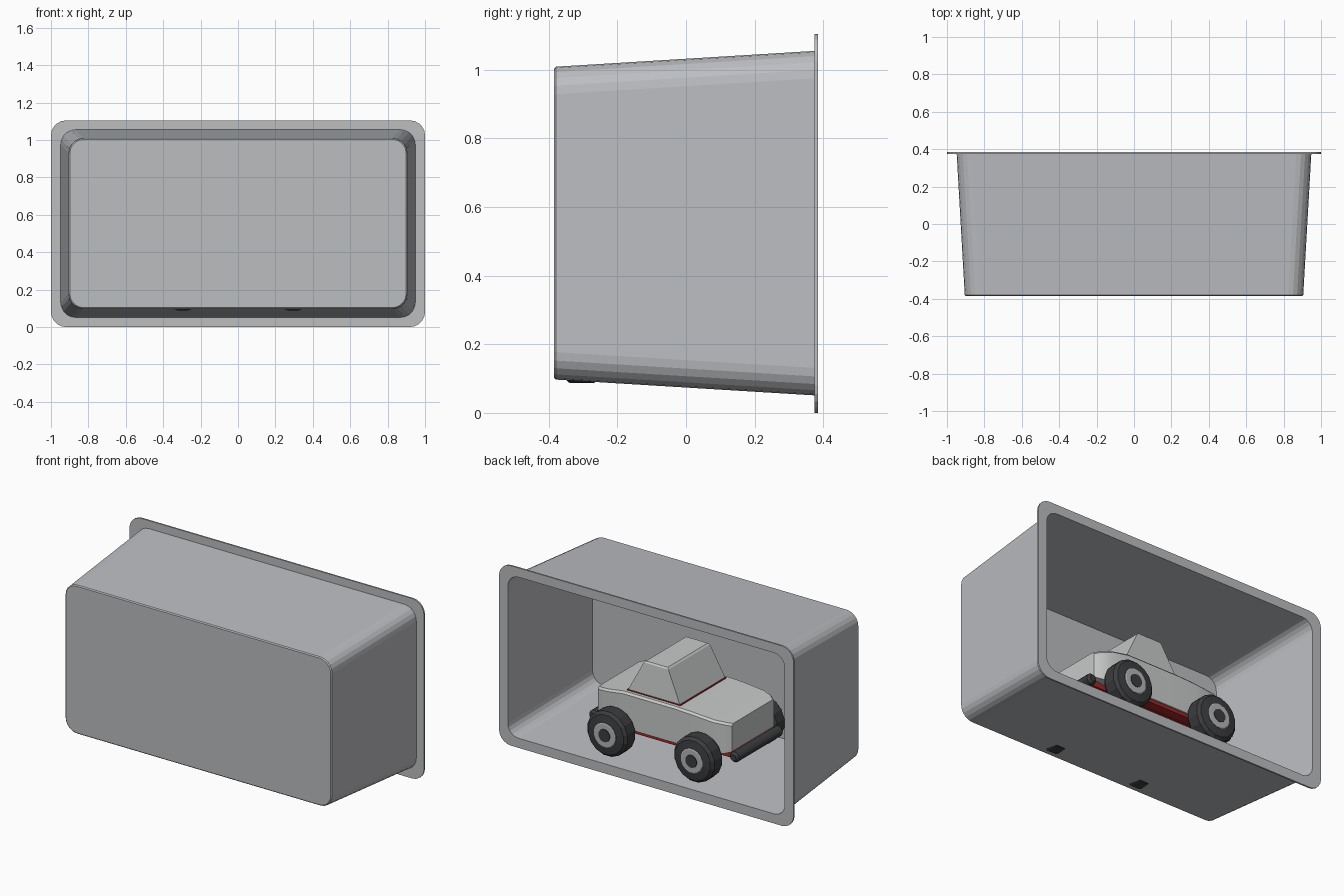
import bpy, bmesh, math
from mathutils import Vector

if "Cube" in bpy.data.objects:
    bpy.data.objects.remove(bpy.data.objects["Cube"])


def material(name, rgb):
    m = bpy.data.materials.new(name)
    m.diffuse_color = (*rgb, 1)
    m.use_nodes = True
    m.node_tree.nodes["Principled BSDF"].inputs["Base Color"].default_value = m.diffuse_color
    return m


GREY = material("case grey", (0.50, 0.51, 0.53))
WHITE = material("body pale grey", (0.58, 0.59, 0.59))
RED = material("chassis red", (0.36, 0.02, 0.02))
DARK = material("rubber black", (0.045, 0.046, 0.05))
HUB = material("hub grey", (0.45, 0.46, 0.47))


def loft(name, rings, mat, smooth=False, closed=False):
    """Skin a list of equal-length point rings; cap the ends or join them."""
    bm = bmesh.new()
    vs = [[bm.verts.new(p) for p in r] for r in rings]
    n = len(rings[0])
    pairs = list(zip(vs, vs[1:]))
    if closed:
        pairs.append((vs[-1], vs[0]))
    for a, b in pairs:
        for i in range(n):
            j = (i + 1) % n
            bm.faces.new((a[i], a[j], b[j], b[i]))
    if not closed:
        bm.faces.new(vs[0])
        bm.faces.new(vs[-1])
    bmesh.ops.recalc_face_normals(bm, faces=bm.faces)
    me = bpy.data.meshes.new(name)
    bm.to_mesh(me)
    bm.free()
    me.materials.append(mat)
    ob = bpy.data.objects.new(name, me)
    bpy.context.collection.objects.link(ob)
    if smooth:
        bpy.ops.object.select_all(action='DESELECT')
        ob.select_set(True)
        bpy.context.view_layer.objects.active = ob
        bpy.ops.object.shade_smooth_by_angle(angle=math.radians(30))
    return ob


def rounded_rect(y, hx, hz, r, zc=0.553, seg=5):
    pts = []
    for k, (sx, sz) in enumerate(((1, 1), (-1, 1), (-1, -1), (1, -1))):
        for i in range(seg + 1):
            a = math.pi / 2 * (k + i / seg)
            pts.append((sx * (hx - r) + r * math.cos(a), y,
                        zc + sz * (hz - r) + r * math.sin(a)))
    return pts


def lathe(name, profile, cx, cz, mat, side=1, n=16, smooth=False):
    """Turn (radius, y) pairs about an axis along y."""
    rings = [[(cx + r * math.cos(2 * math.pi * (i + 0.5) / n), side * y,
               cz + r * math.sin(2 * math.pi * (i + 0.5) / n)) for i in range(n)]
             for r, y in profile]
    return loft(name, rings, mat, smooth)


# Open tapered case with a flat flange, one continuous shell
loft("display_case", [
    rounded_rect(-0.385, 0.899, 0.450, 0.075),
    rounded_rect(-0.379, 0.905, 0.456, 0.080),
    rounded_rect(0.375, 0.948, 0.502, 0.080),
    rounded_rect(0.375, 1.000, 0.552, 0.080, 0.552),
    rounded_rect(0.385, 1.000, 0.552, 0.080, 0.552),
    rounded_rect(0.385, 0.940, 0.494, 0.072),
    rounded_rect(-0.375, 0.897, 0.448, 0.072),
], GREY)

# Car body: cross-sections along x as (x, half width, bottom, top)
stations = [(-0.455, 0.205, 0.26, 0.430), (-0.42, 0.230, 0.25, 0.438),
            (-0.36, 0.250, 0.24, 0.444), (-0.22, 0.255, 0.24, 0.455),
            (-0.10, 0.255, 0.24, 0.460), (0.25, 0.255, 0.24, 0.460),
            (0.36, 0.250, 0.24, 0.442), (0.42, 0.230, 0.25, 0.428),
            (0.455, 0.205, 0.26, 0.418)]
loft("car_body", [[(x, -w, b), (x, w, b), (x, w, t - 0.012), (x, w - 0.012, t),
                   (x, -w + 0.012, t), (x, -w, t - 0.012)]
                  for x, w, b, t in stations], WHITE, smooth=True)


def slab(name, levels, mat):
    """Block from rectangles given as (x0, x1, half y, z)."""
    return loft(name, [[(x0, -h, z), (x1, -h, z), (x1, h, z), (x0, h, z)]
                       for x0, x1, h, z in levels], mat)


# Cabin with sloping sides, resting on a thin red base
slab("cabin", [(-0.113, 0.24, 0.220, 0.462), (-0.022, 0.145, 0.202, 0.648),
               (-0.012, 0.135, 0.195, 0.657)], WHITE)
slab("cabin_base", [(-0.118, 0.245, 0.224, 0.445),
                    (-0.118, 0.245, 0.224, 0.465)], RED)
slab("chassis", [(-0.46, 0.46, 0.19, 0.215), (-0.46, 0.46, 0.19, 0.262)], RED)
slab("side_sill", [(-0.33, 0.33, 0.245, 0.220), (-0.33, 0.33, 0.245, 0.250)], RED)

# Bumper bars at both ends
for x, end in ((-0.478, "front"), (0.478, "rear")):
    lathe(end + "_bumper", [(0.020, -0.225), (0.032, -0.21),
                            (0.032, 0.21), (0.020, 0.225)],
          x, 0.237, DARK, n=12, smooth=True)

# Wheels, hubs and axles
WZ = 0.223
for x, end in ((-0.295, "front"), (0.295, "rear")):
    lathe(end + "_axle", [(0.025, -0.26), (0.025, 0.26)], x, WZ, DARK, n=10)
    for s, side in ((1, "near"), (-1, "far")):
        tag = end + "_" + side
        lathe(tag + "_tire", [(0.100, 0.245), (0.125, 0.250), (0.138, 0.267),
                              (0.138, 0.340), (0.122, 0.358), (0.080, 0.364)],
              x, WZ, DARK, s)
        lathe(tag + "_hub", [(0.075, 0.350), (0.075, 0.367), (0.070, 0.370)],
              x, WZ, HUB, s)
        lathe(tag + "_hub_cap", [(0.039, 0.360), (0.039, 0.374)], x, WZ, DARK, s, n=12)
